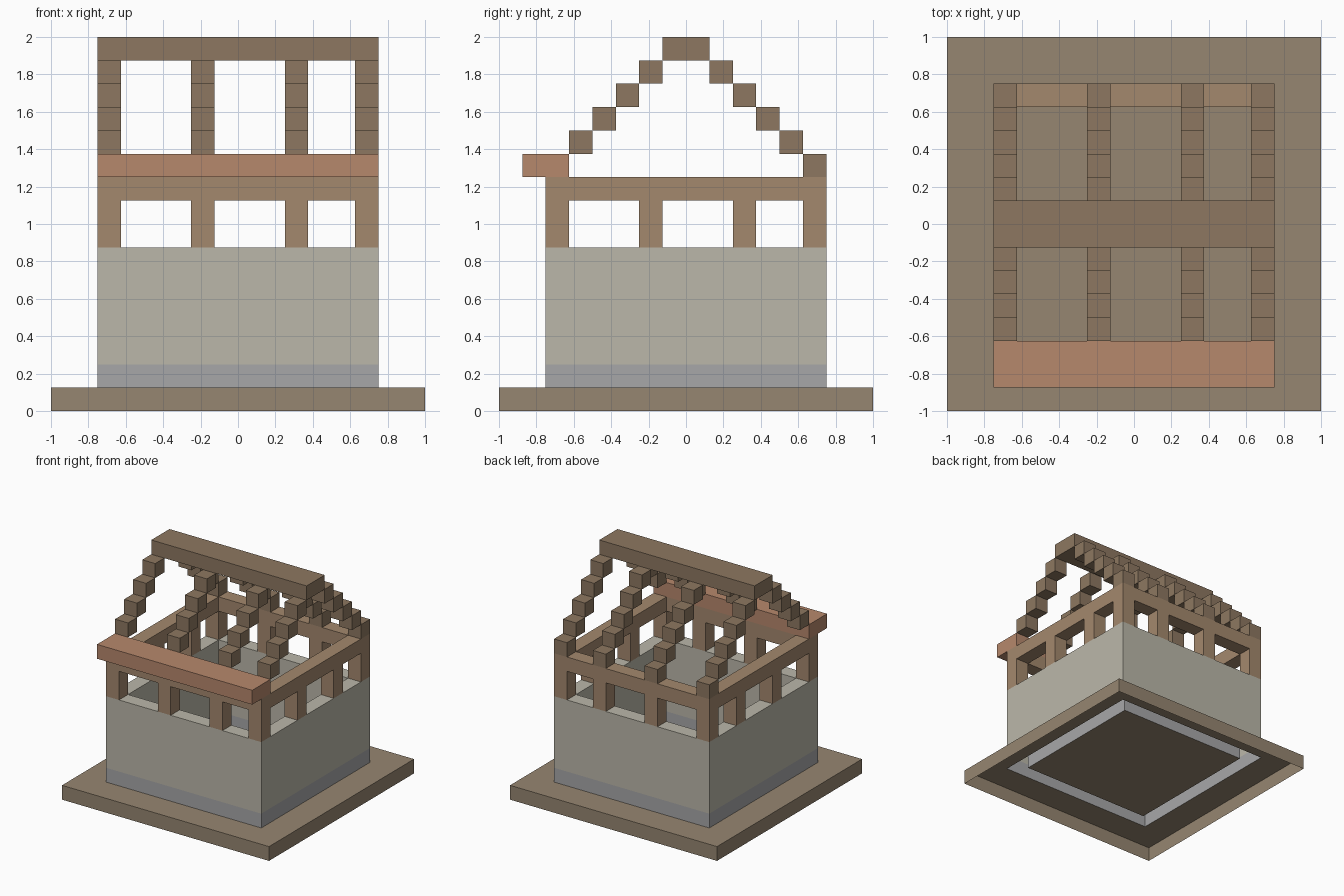
import bpy, bmesh
from mathutils import Vector

if "Cube" in bpy.data.objects:
    bpy.data.objects.remove(bpy.data.objects["Cube"])

U = 0.125                      # block size
POSTS = (-6, -2, 2, 5)         # post and rafter columns
DIRS = [Vector(d) for d in ((1, 0, 0), (-1, 0, 0), (0, 1, 0),
                            (0, -1, 0), (0, 0, 1), (0, 0, -1))]


def box(x0, x1, y0, y1, z0, z1):
    return {(x, y, z) for x in range(x0, x1)
            for y in range(y0, y1) for z in range(z0, z1)}


def ring(z0, z1):
    return box(-6, 6, -6, 6, z0, z1) - box(-5, 5, -5, 5, z0, z1)


def rafters():
    cells = set()
    for x in POSTS:
        for k in range(5):
            cells.add((x, 5 - k, 10 + k))          # back slope
            if k:
                cells.add((x, -6 + k, 10 + k))     # front slope
    return cells


# Posts: ring blocks lined up with the post columns
posts = {c for c in ring(7, 9) if c[0] in POSTS and c[1] in POSTS}

PARTS = {
    "base_slab": (box(-8, 8, -8, 8, 0, 1), (149, 133, 112)),
    "stone_footing": (ring(1, 2), (166, 166, 167)),
    "plaster_walls": (ring(2, 7), (186, 182, 168)),
    "window_posts_and_beam": (posts | ring(9, 10), (162, 135, 109)),
    "roof_rafters_and_ridge": (rafters() | box(-6, 6, -1, 1, 15, 16), (140, 119, 97)),
    "front_eave": (box(-6, 6, -7, -5, 10, 11), (181, 135, 108)),
}
solid = set().union(*(cells for cells, _ in PARTS.values()))


def build(name, cells, rgb):
    bm = bmesh.new()
    verts = {}

    def vert(p):
        key = tuple(round(c) for c in p)
        if key not in verts:
            verts[key] = bm.verts.new(Vector(key) * U)
        return verts[key]

    # Only exposed block sides; the underside on the ground stays open
    for c in sorted(cells):
        mid = Vector(c) + Vector((.5, .5, .5))
        for d in DIRS:
            n = tuple(int(a + b) for a, b in zip(c, d))
            if n in solid or n[2] < 0:
                continue
            u = Vector((d.y, d.z, d.x))
            v = d.cross(u)
            bm.faces.new([vert(mid + (d + u * a + v * b) / 2)
                          for a, b in ((1, 1), (-1, 1), (-1, -1), (1, -1))])
    me = bpy.data.meshes.new(name)
    bm.to_mesh(me)
    bm.free()
    mat = bpy.data.materials.new(name + "_colour")
    mat.diffuse_color = [(k / 255) ** 2.2 for k in rgb] + [1]
    mat.use_nodes = True
    mat.node_tree.nodes["Principled BSDF"].inputs["Base Color"].default_value = mat.diffuse_color
    me.materials.append(mat)
    bpy.context.collection.objects.link(bpy.data.objects.new(name, me))


for name, (cells, rgb) in PARTS.items():
    build(name, cells, rgb)
